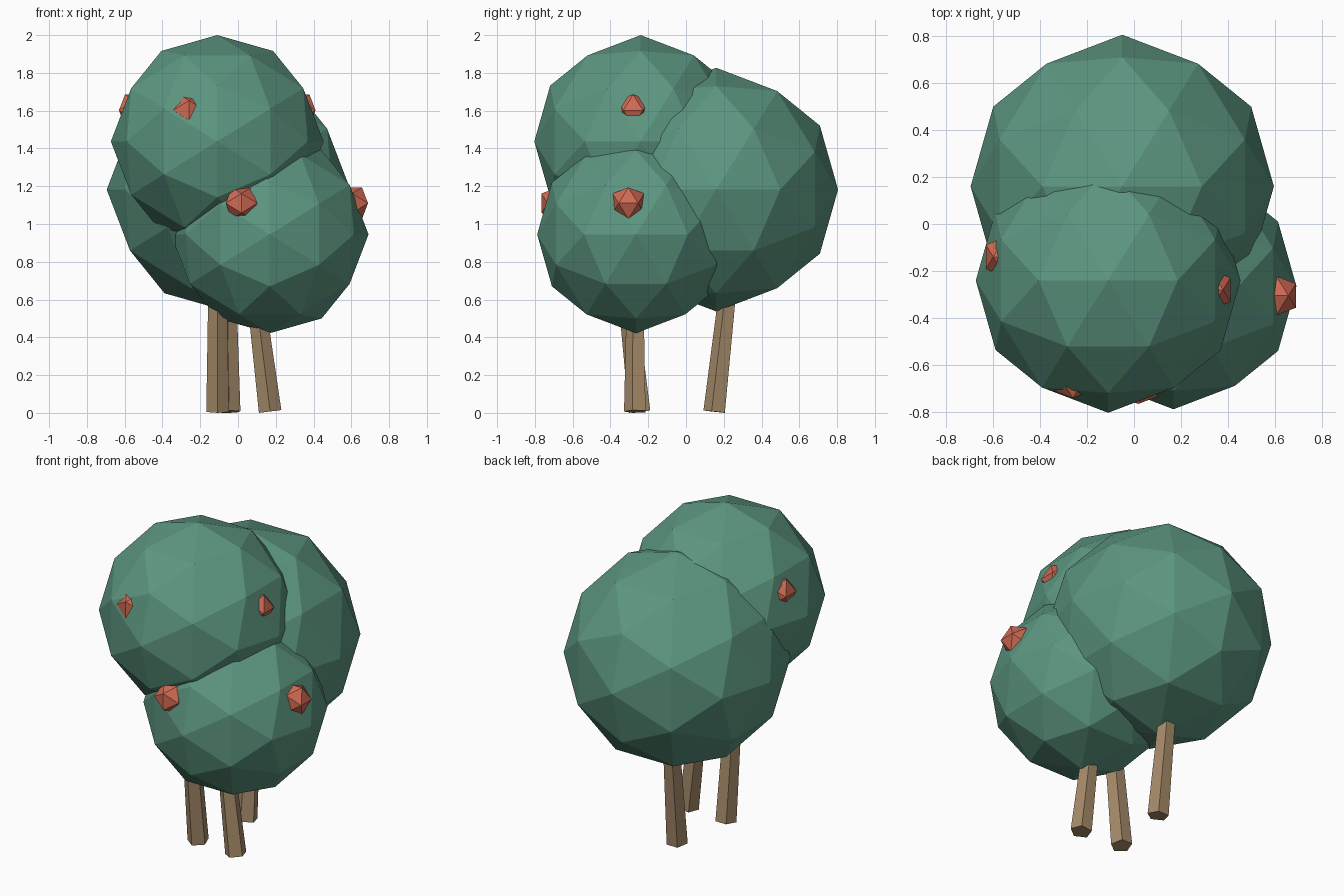
import bpy, bmesh, math
from mathutils import Matrix, Vector

if "Cube" in bpy.data.objects:
    bpy.data.objects.remove(bpy.data.objects["Cube"])


def material(name, rgb):
    """Flat colour from sRGB bytes."""
    m = bpy.data.materials.new(name)
    lin = [((c / 255 + 0.055) / 1.055) ** 2.4 for c in rgb]
    m.diffuse_color = (*lin, 1)
    m.use_nodes = True
    m.node_tree.nodes["Principled BSDF"].inputs["Base Color"].default_value = m.diffuse_color
    return m


LEAF = material("leaf_green", (92, 150, 128))
BARK = material("bark_brown", (165, 138, 105))
FRUIT = material("fruit_red", (207, 106, 83))

# Turns the icosphere so that edge midpoints lie on the axes
ALIGN = Matrix.Rotation(-math.atan(2) / 2, 4, 'Y')


def add_object(name, bm, mat):
    mesh = bpy.data.meshes.new(name)
    bm.to_mesh(mesh)
    bm.free()
    mesh.materials.append(mat)
    obj = bpy.data.objects.new(name, mesh)
    bpy.context.collection.objects.link(obj)
    return obj


def ball(name, center, radius, detail, mat):
    bm = bmesh.new()
    bmesh.ops.create_icosphere(bm, subdivisions=detail, radius=radius, matrix=ALIGN)
    add_object(name, bm, mat).location = center


def trunk(name, base, slope, height):
    """Five-sided tapered post with its lowest point near the ground."""
    bm = bmesh.new()
    axis = Vector((slope[0], slope[1], 1))
    lean = Vector((0, 0, 1)).rotation_difference(axis).to_matrix().to_4x4()
    up = Matrix.Translation((0, 0, height / 2))
    turn = Matrix.Rotation(math.pi, 4, 'Z')      # one edge faces the front
    bmesh.ops.create_cone(bm, cap_ends=True, segments=5, radius1=0.063,
                          radius2=0.046, depth=height, matrix=lean @ up @ turn)
    low = min(v.co.z for v in bm.verts)
    add_object(name, bm, BARK).location = (*base, -low)


# Foliage crowns
crowns = {
    "upper": ((-0.11, -0.24, 1.437), 0.563),
    "back": ((-0.05, 0.16, 1.182), 0.645),
    "lower": ((0.168, -0.265, 0.945), 0.523),
}
for label, (center, radius) in crowns.items():
    ball(f"{label}_crown", center, radius, 2, LEAF)

# Fruit half sunk into the crowns, at repeated offsets
spots = [(-0.15, -0.417, 0.165), (0.437, -0.04, 0.165), (-0.437, 0.10, 0.165)]
for label, count in (("upper", 3), ("lower", 2)):
    for i, offset in enumerate(spots[:count]):
        ball(f"{label}_fruit_{i + 1}", Vector(crowns[label][0]) + Vector(offset),
             0.098, 1, FRUIT)

# Leaning trunks
trunk("upper_trunk", (-0.108, -0.24), (0.0, -0.11), 1.0)
trunk("back_trunk", (-0.047, 0.155), (-0.015, 0.11), 0.85)
trunk("lower_trunk", (0.17, -0.265), (-0.125, 0.0), 0.75)
